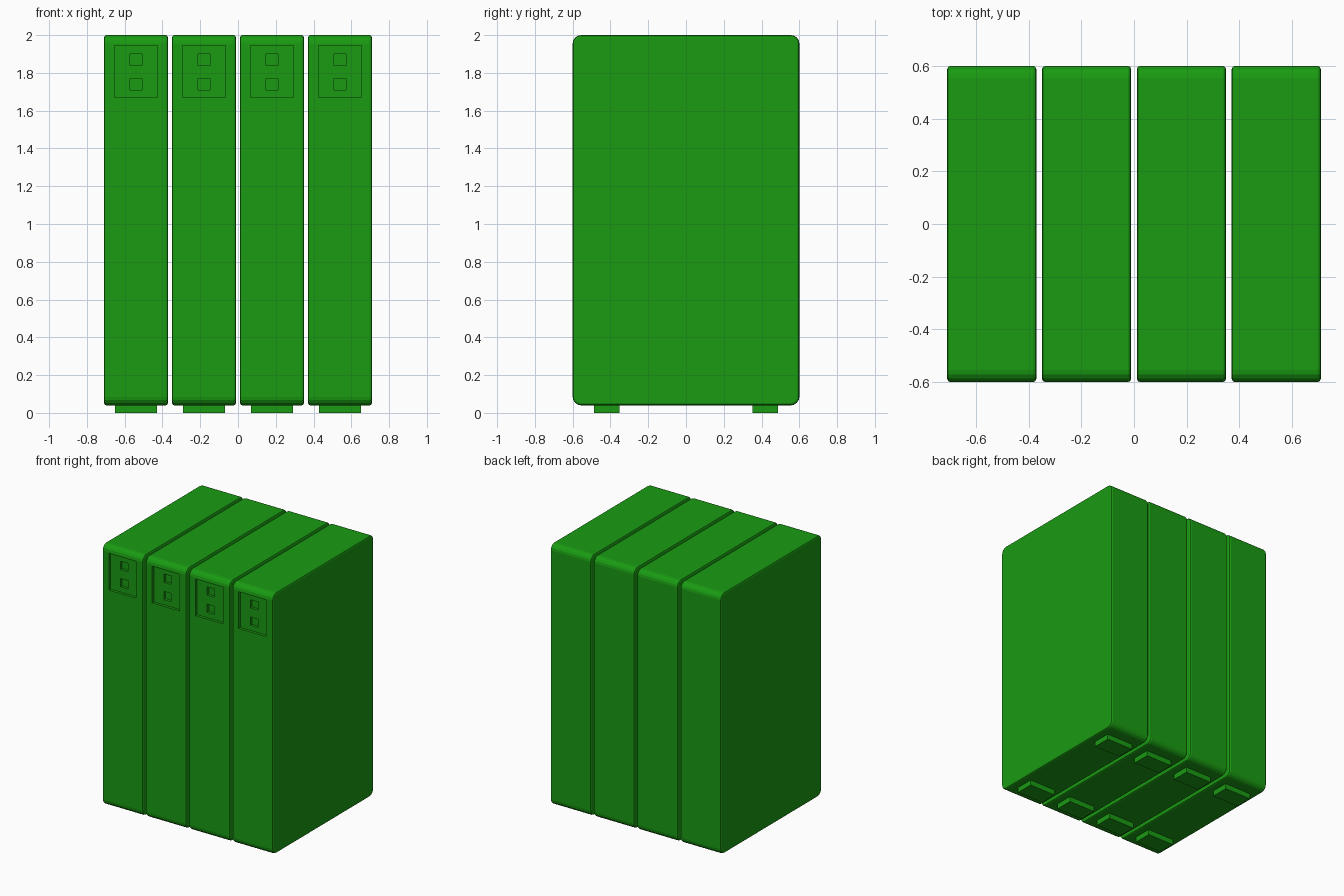
import bpy, bmesh
from mathutils import Matrix, Vector

if "Cube" in bpy.data.objects:
    bpy.data.objects.remove(bpy.data.objects["Cube"])

green = bpy.data.materials.new("green")
green.diffuse_color = (0.01, 0.33, 0.006, 1)
green.use_nodes = True
green.node_tree.nodes["Principled BSDF"].inputs["Base Color"].default_value = green.diffuse_color


def box(name, lo, hi, round_r=0, edge_r=0):
    """Box; round_r rounds the side outline, edge_r softens the rims of the side faces."""
    lo, hi = Vector(lo), Vector(hi)
    bm = bmesh.new()
    size = hi - lo
    bmesh.ops.create_cube(bm, size=1, matrix=Matrix.Translation((lo + hi) / 2)
                          @ Matrix.Diagonal((size.x, size.y, size.z, 1)))
    if round_r:
        long_edges = [e for e in bm.edges
                      if abs(e.verts[0].co.x - e.verts[1].co.x) > 0.01]
        bmesh.ops.bevel(bm, geom=long_edges, offset=round_r, segments=4,
                        profile=0.5, affect='EDGES')
    if edge_r:
        rims = [e for e in bm.edges
                if abs(e.verts[0].co.x - e.verts[1].co.x) < 0.001]
        bmesh.ops.bevel(bm, geom=rims, offset=edge_r, segments=2,
                        profile=0.5, affect='EDGES')
    bmesh.ops.recalc_face_normals(bm, faces=bm.faces[:])
    mesh = bpy.data.meshes.new(name)
    bm.to_mesh(mesh)
    bm.free()
    mesh.materials.append(green)
    obj = bpy.data.objects.new(name, mesh)
    bpy.context.collection.objects.link(obj)
    return obj


def cut(target, cutter):
    """Subtract the cutter from the target and discard it."""
    mod = target.modifiers.new("recess", 'BOOLEAN')
    mod.operation = 'DIFFERENCE'
    mod.solver = 'EXACT'
    mod.object = cutter
    bpy.context.view_layer.objects.active = target
    bpy.ops.object.modifier_apply(modifier=mod.name)
    bpy.data.objects.remove(cutter)


for i in range(4):
    x = -0.54 + 0.36 * i
    # Tall cabinet slab
    cabinet = box(f"cabinet_{i + 1}", (x - 0.169, -0.6, 0.04),
                  (x + 0.169, 0.6, 2.0), 0.045, 0.012)
    # Recessed control panel with two deeper square sockets
    cut(cabinet, box("panel_cutter", (x - 0.114, -0.7, 1.67), (x + 0.114, -0.58, 1.945)))
    for z in (1.74, 1.87):
        cut(cabinet, box("socket_cutter", (x - 0.031, -0.7, z - 0.031),
                         (x + 0.031, -0.56, z + 0.031)))
    # Front and back feet
    for side, y in (("front", -0.42), ("back", 0.42)):
        box(f"{side}_foot_{i + 1}", (x - 0.11, y - 0.068, 0), (x + 0.11, y + 0.068, 0.05))
